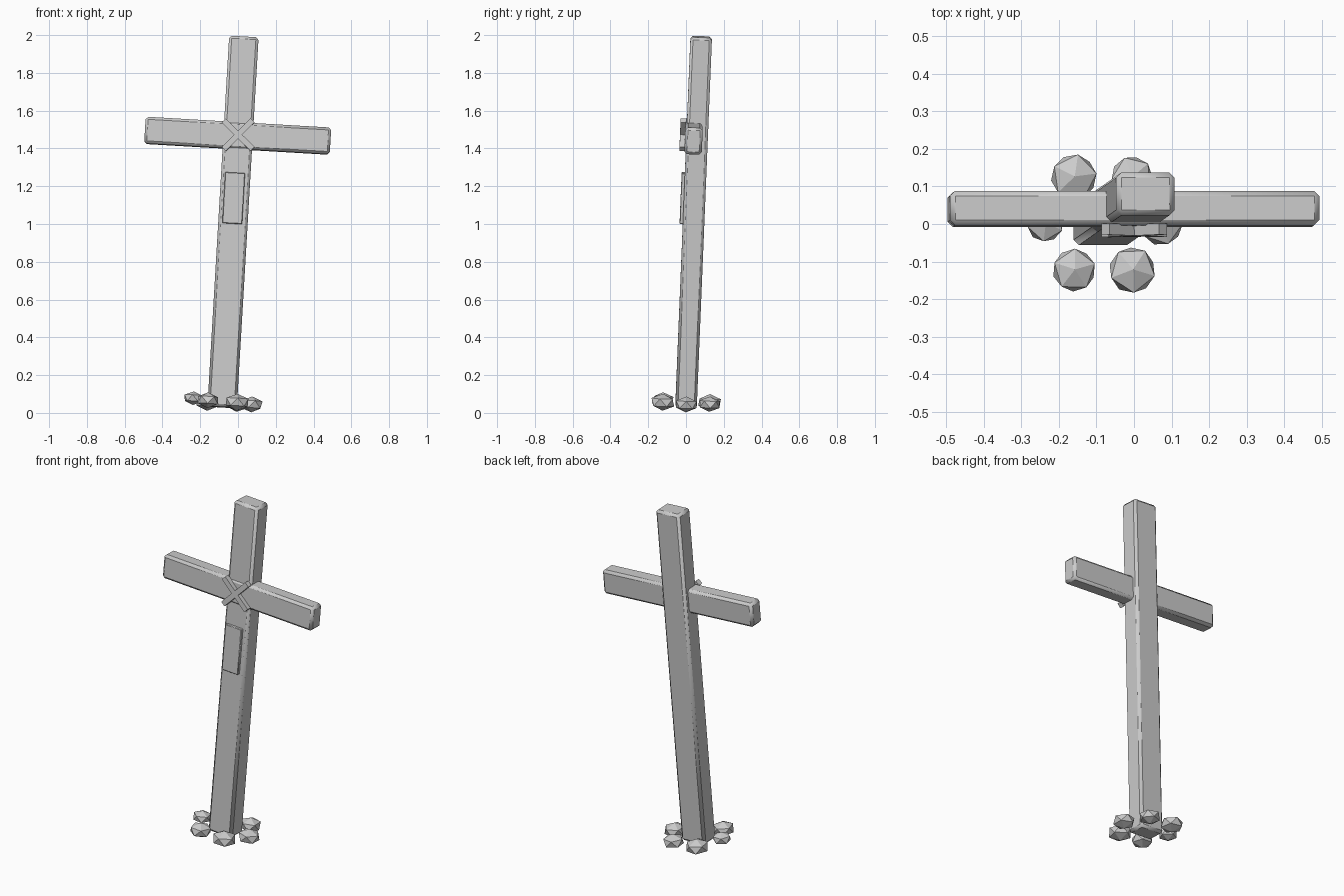
import bpy
import math
from mathutils import Matrix, Euler, Vector

if "Cube" in bpy.data.objects:
    bpy.data.objects.remove(bpy.data.objects["Cube"])

grey = bpy.data.materials.new("weathered grey")
grey.diffuse_color = (0.6, 0.6, 0.6, 1)
grey.use_nodes = True
grey.node_tree.nodes["Principled BSDF"].inputs["Base Color"].default_value = grey.diffuse_color

# Everything leans together, pivoting at the foot of the post
LEAN = Matrix.Translation((-0.084, 0.0, 0.03)) @ Euler(
    (math.radians(-2.35), math.radians(3.36), 0)).to_matrix().to_4x4()


def finish(obj, name):
    obj.name = name
    obj.data.materials.append(grey)
    bpy.ops.object.shade_smooth_by_angle(angle=math.radians(30))


def beam(name, size, centre, bevel=0.0, turn=0.0):
    """Box with chamfered edges, placed in the leaning frame."""
    bpy.ops.mesh.primitive_cube_add(size=1)
    obj = bpy.context.object
    obj.data.transform(Matrix.Diagonal((*size, 1)))
    obj.matrix_world = (LEAN @ Matrix.Translation(centre)
                        @ Matrix.Rotation(math.radians(turn), 4, 'Y'))
    if bevel:
        mod = obj.modifiers.new("chamfer", 'BEVEL')
        mod.width = bevel
        mod.segments = 1
    finish(obj, name)


# Timber post and crossbeam
beam("post", (0.156, 0.114, 1.966), (0, 0, 0.983), 0.014)
beam("crossbeam", (0.984, 0.092, 0.142), (-0.002, -0.019, 1.44), 0.014)

# Crossed lashings over the joint
for side, turn in (("left", 45), ("right", -45)):
    beam(side + "_lashing", (0.03, 0.03, 0.215), (0, -0.076, 1.443), 0.0, turn - 3.4)

# Thin plaque on the front of the post
beam("plaque", (0.105, 0.022, 0.27), (-0.004, -0.063, 1.107), 0.003)

# Ring of flattened stones around the foot
radii = (0.064, 0.061, 0.067, 0.054, 0.063, 0.068)
heights = (0.024, 0.026, 0.026, 0.039, 0.028, 0.026)
for i, (r, h) in enumerate(zip(radii, heights)):
    a = math.radians(60 * i)
    bpy.ops.mesh.primitive_ico_sphere_add(subdivisions=1, radius=r)
    stone = bpy.context.object
    stone.data.transform(Matrix.Diagonal((1, 1, 0.66, 1)))
    place = Vector((0.155 * math.cos(a), 0.143 * math.sin(a), h))
    stone.matrix_world = (LEAN @ Matrix.Translation(place)
                          @ Matrix.Rotation(i * 0.7, 4, 'Z'))
    finish(stone, "stone_%d" % (i + 1))
